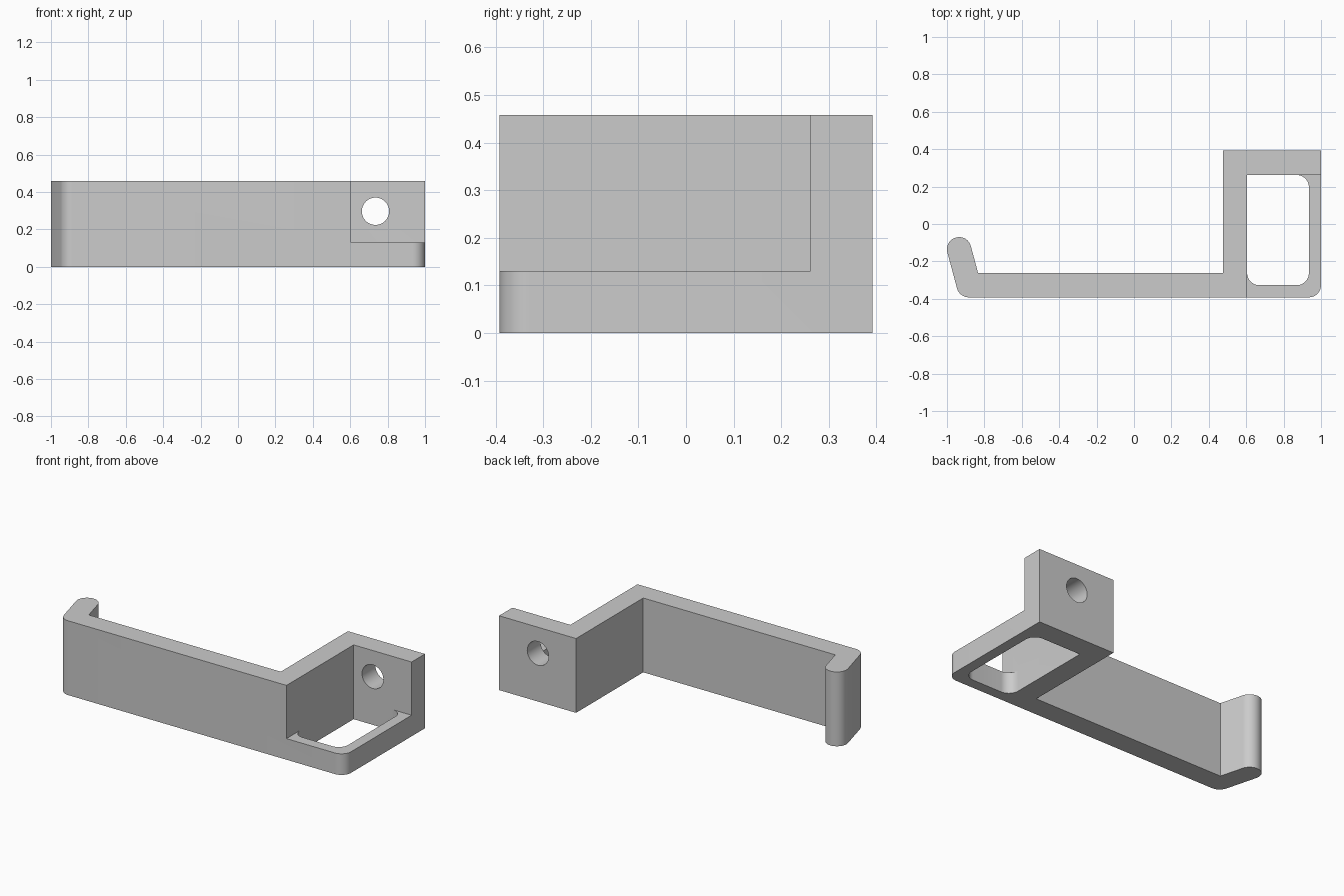
import bpy
import bmesh
from math import radians, sin, cos, tan
from mathutils import Vector

cube = bpy.data.objects.get("Cube")
if cube:
    bpy.data.objects.remove(cube, do_unlink=True)

HEIGHT, RIM = 0.458, 0.13          # full height, height of the low loop
FRONT, BACK = -0.392, 0.392
WALL, ROUND = 0.13, 0.065          # wall thickness, corner radius
SIDE = 0.475                       # outer face of the side wall
INNER = SIDE + WALL

GREY = (0.6, 0.6, 0.6, 1)
grey = bpy.data.materials.new("grey plastic")
grey.diffuse_color = GREY
grey.use_nodes = True
grey.node_tree.nodes["Principled BSDF"].inputs["Base Color"].default_value = GREY


def rounded(corners, steps=12):
    """Outline from (x, y, radius) corners, with each radius turned into an arc."""
    pts = []
    for i, (x, y, r) in enumerate(corners):
        p = Vector((x, y))
        if r == 0:
            pts.append(p)
            continue
        a = (Vector(corners[i - 1][:2]) - p).normalized()
        b = (Vector(corners[(i + 1) % len(corners)][:2]) - p).normalized()
        half = a.angle(b) / 2
        centre = p + (a + b).normalized() * (r / sin(half))
        start = (p + a * (r / tan(half)) - centre).normalized()
        end = (p + b * (r / tan(half)) - centre).normalized()
        for k in range(steps + 1):
            pts.append(centre + start.slerp(end, k / steps).normalized() * r)
    return pts


def prism(name, pts, z0, z1):
    bm = bmesh.new()
    verts = [bm.verts.new((p.x, p.y, z0)) for p in pts]
    bmesh.ops.remove_doubles(bm, verts=verts, dist=0.0005)
    face = bm.faces.new([v for v in verts if v.is_valid])
    top = bmesh.ops.extrude_face_region(bm, geom=[face])["geom"]
    bmesh.ops.translate(bm, vec=(0, 0, z1 - z0),
                        verts=[g for g in top if isinstance(g, bmesh.types.BMVert)])
    bmesh.ops.recalc_face_normals(bm, faces=bm.faces)
    mesh = bpy.data.meshes.new(name)
    bm.to_mesh(mesh)
    bm.free()
    mesh.materials.append(grey)
    obj = bpy.data.objects.new(name, mesh)
    bpy.context.collection.objects.link(obj)
    return obj


def cut(body, cutter):
    cutter.hide_render = True
    mod = body.modifiers.new("cut", "BOOLEAN")
    mod.operation = "DIFFERENCE"
    mod.solver = "EXACT"
    mod.object = cutter
    bpy.context.view_layer.objects.active = body
    bpy.ops.object.modifier_apply(modifier=mod.name)
    bpy.data.objects.remove(cutter, do_unlink=True)


# Leaning lip, rounded at its tip
lean = radians(15)
along = Vector((-sin(lean), cos(lean)))
across = Vector((cos(lean), sin(lean)))
tip = Vector((-1 + ROUND, -0.135)) + along * ROUND
outer, inner = tip - across * ROUND, tip + across * ROUND


def lean_x(p, y):
    return p.x - (y - p.y) * tan(lean)


# Whole footprint: lip, front wall, side wall and back plate
ledge = FRONT + WALL
bracket = prism("hook_bracket", rounded([
    (lean_x(outer, FRONT), FRONT, ROUND),
    (1, FRONT, ROUND),
    (1, BACK, 0),
    (SIDE, BACK, 0),
    (SIDE, ledge, 0),
    (lean_x(inner, ledge), ledge, 0),
    (inner.x, inner.y, ROUND * 0.999),
    (outer.x, outer.y, ROUND * 0.999),
]), 0, HEIGHT)

# Open the space above the low loop
plate = BACK - WALL
cut(bracket, prism("loop_notch", rounded([
    (INNER, -1, 0), (2, -1, 0), (2, plate, 0), (INNER, plate, 0)]), RIM, 1))

# Rounded window through the loop
cut(bracket, prism("loop_window", rounded([
    (INNER, FRONT + ROUND, ROUND), (1 - ROUND, FRONT + ROUND, ROUND),
    (1 - ROUND, plate, ROUND), (INNER, plate, 0)]), -0.1, RIM + 0.1))

# Screw hole through the back plate
bpy.ops.mesh.primitive_cylinder_add(vertices=48, radius=0.073, depth=0.4,
                                    location=(0.735, BACK, 0.297),
                                    rotation=(radians(90), 0, 0))
cut(bracket, bpy.context.object)

# Smooth the curves and keep the edges crisp
bpy.ops.object.select_all(action="DESELECT")
bracket.select_set(True)
bpy.context.view_layer.objects.active = bracket
bpy.ops.object.shade_smooth_by_angle(angle=radians(30))
